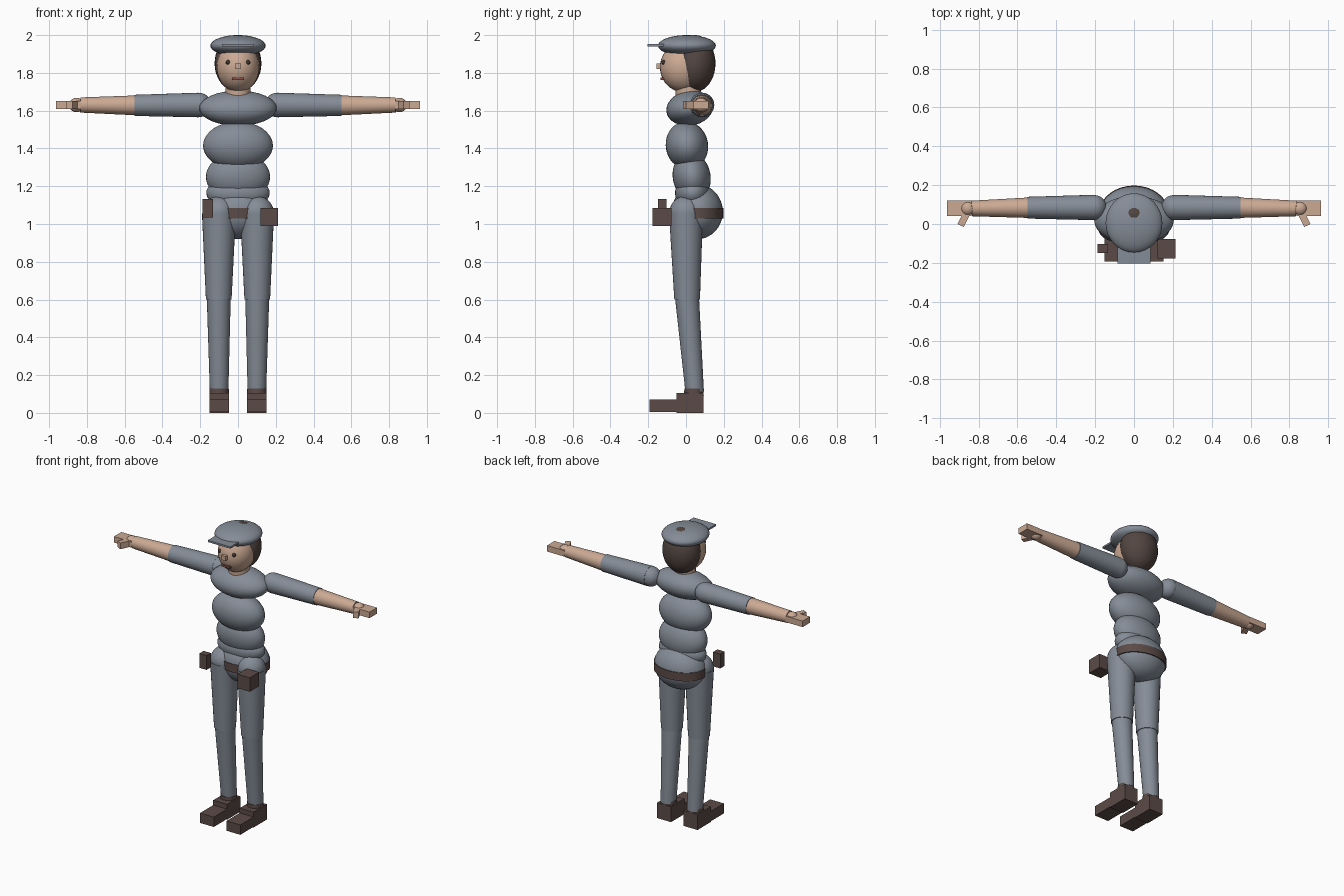
import bpy, math
from mathutils import Vector

if "Cube" in bpy.data.objects:
    bpy.data.objects.remove(bpy.data.objects["Cube"])


def material(name, rgb):
    m = bpy.data.materials.new(name)
    m.diffuse_color = (*rgb, 1)
    m.use_nodes = True
    m.node_tree.nodes["Principled BSDF"].inputs["Base Color"].default_value = m.diffuse_color
    return m


CLOTH = material("slate_cloth", (0.235, 0.265, 0.31))
SKIN = material("skin", (0.60, 0.40, 0.295))
HAIR = material("dark_hair", (0.085, 0.06, 0.052))
LEATHER = material("brown_leather", (0.105, 0.07, 0.062))
EYE = material("eye_dark", (0.05, 0.035, 0.03))
LIP = material("lip_red", (0.25, 0.08, 0.06))


def finish(name, mat, smooth=True):
    ob = bpy.context.object
    ob.name = name
    ob.data.materials.append(mat)
    if smooth:
        bpy.ops.object.shade_smooth_by_angle(angle=math.radians(40))
    return ob


def ellipsoid(name, mat, loc, radii, tilt=0):
    bpy.ops.mesh.primitive_uv_sphere_add(segments=32, ring_count=20, location=loc,
                                         rotation=(math.radians(tilt), 0, 0))
    bpy.context.object.scale = radii
    return finish(name, mat)


def limb(name, mat, a, b, ra, rb):
    """Tapered cylinder running from a to b."""
    a, b = Vector(a), Vector(b)
    d = b - a
    bpy.ops.mesh.primitive_cone_add(vertices=28, radius1=ra, radius2=rb, depth=d.length,
                                    location=(a + b) / 2)
    ob = finish(name, mat)
    ob.rotation_euler = d.to_track_quat('Z', 'Y').to_euler()
    return ob


def box(name, mat, lo, hi, turn=0):
    lo, hi = Vector(lo), Vector(hi)
    bpy.ops.mesh.primitive_cube_add(size=1, location=(lo + hi) / 2, rotation=(0, 0, turn))
    bpy.context.object.scale = [abs(v) for v in hi - lo]
    return finish(name, mat, False)


# Head, hair and face
ellipsoid("head", SKIN, (0, -0.013, 1.83), (0.113, 0.125, 0.132))
ellipsoid("hair", HAIR, (0, 0.047, 1.85), (0.124, 0.109, 0.1505))
box("nose", SKIN, (-0.015, -0.157, 1.82), (0.015, -0.11, 1.85))
box("mouth", LIP, (-0.031, -0.134, 1.763), (0.031, -0.105, 1.776))
for side, s in (("left", 1), ("right", -1)):
    ellipsoid(side + "_eye", EYE, (s * 0.053, -0.118, 1.856), (0.012, 0.012, 0.012))
limb("neck", SKIN, (0, 0.015, 1.64), (0, 0.008, 1.76), 0.068, 0.066)

# Cap with flat brim
ellipsoid("cap", CLOTH, (0, 0.005, 1.944), (0.146, 0.153, 0.056))
box("cap_brim", CLOTH, (-0.085, -0.203, 1.94), (0.085, -0.06, 1.952))

# Stacked torso
ellipsoid("chest", CLOTH, (0, 0.02, 1.613), (0.205, 0.125, 0.092), 10)
ellipsoid("belly", CLOTH, (0, 0.005, 1.415), (0.185, 0.112, 0.128), 10)
ellipsoid("waist", CLOTH, (0, 0.03, 1.25), (0.17, 0.1, 0.13), 10)
ellipsoid("lower_waist", CLOTH, (0, 0.035, 1.165), (0.168, 0.093, 0.09), 10)
ellipsoid("hips", CLOTH, (0, 0.06, 1.065), (0.176, 0.135, 0.145))

# Belt and the two pouches
bpy.ops.mesh.primitive_cylinder_add(vertices=32, radius=1, depth=1, location=(0, 0.06, 1.058))
bpy.context.object.scale = (0.177, 0.138, 0.056)
finish("belt", LEATHER)
box("large_pouch", LEATHER, (0.12, -0.177, 0.99), (0.213, -0.077, 1.085))
box("small_pouch", LEATHER, (-0.187, -0.148, 1.035), (-0.133, -0.102, 1.133))

for side, s in (("left", 1), ("right", -1)):
    # Leg
    ellipsoid(side + "_hip_joint", CLOTH, (s * 0.101, 0, 1.06), (0.088, 0.088, 0.088))
    limb(side + "_thigh", CLOTH, (s * 0.101, 0, 1.055), (s * 0.102, 0.006, 0.6), 0.09, 0.068)
    limb(side + "_shin", CLOTH, (s * 0.102, 0.004, 0.63), (s * 0.1, 0.046, 0.11), 0.064, 0.049)
    # Shoe
    limb(side + "_ankle", LEATHER, (s * 0.1, 0.042, 0.09), (s * 0.1, 0.042, 0.128), 0.052, 0.051)
    box(side + "_heel", LEATHER, (s * 0.048, -0.05, 0), (s * 0.152, 0.093, 0.105))
    box(side + "_toe", LEATHER, (s * 0.048, -0.192, 0.005), (s * 0.152, -0.045, 0.072))
    # Arm
    ellipsoid(side + "_shoulder", CLOTH, (s * 0.205, 0.085, 1.63), (0.064, 0.064, 0.064))
    limb(side + "_upper_arm", CLOTH, (s * 0.21, 0.085, 1.63), (s * 0.548, 0.084, 1.628), 0.065, 0.056)
    limb(side + "_forearm", SKIN, (s * 0.53, 0.084, 1.628), (s * 0.835, 0.08, 1.63), 0.053, 0.04)
    # Hand
    ellipsoid(side + "_wrist", SKIN, (s * 0.855, 0.08, 1.63), (0.038, 0.038, 0.038))
    box(side + "_palm", SKIN, (s * 0.835, 0.04, 1.609), (s * 0.963, 0.12, 1.65))
    box(side + "_thumb", SKIN, (s * 0.873 - 0.018, -0.012, 1.608), (s * 0.873 + 0.018, 0.075, 1.65),
        s * 0.45)
